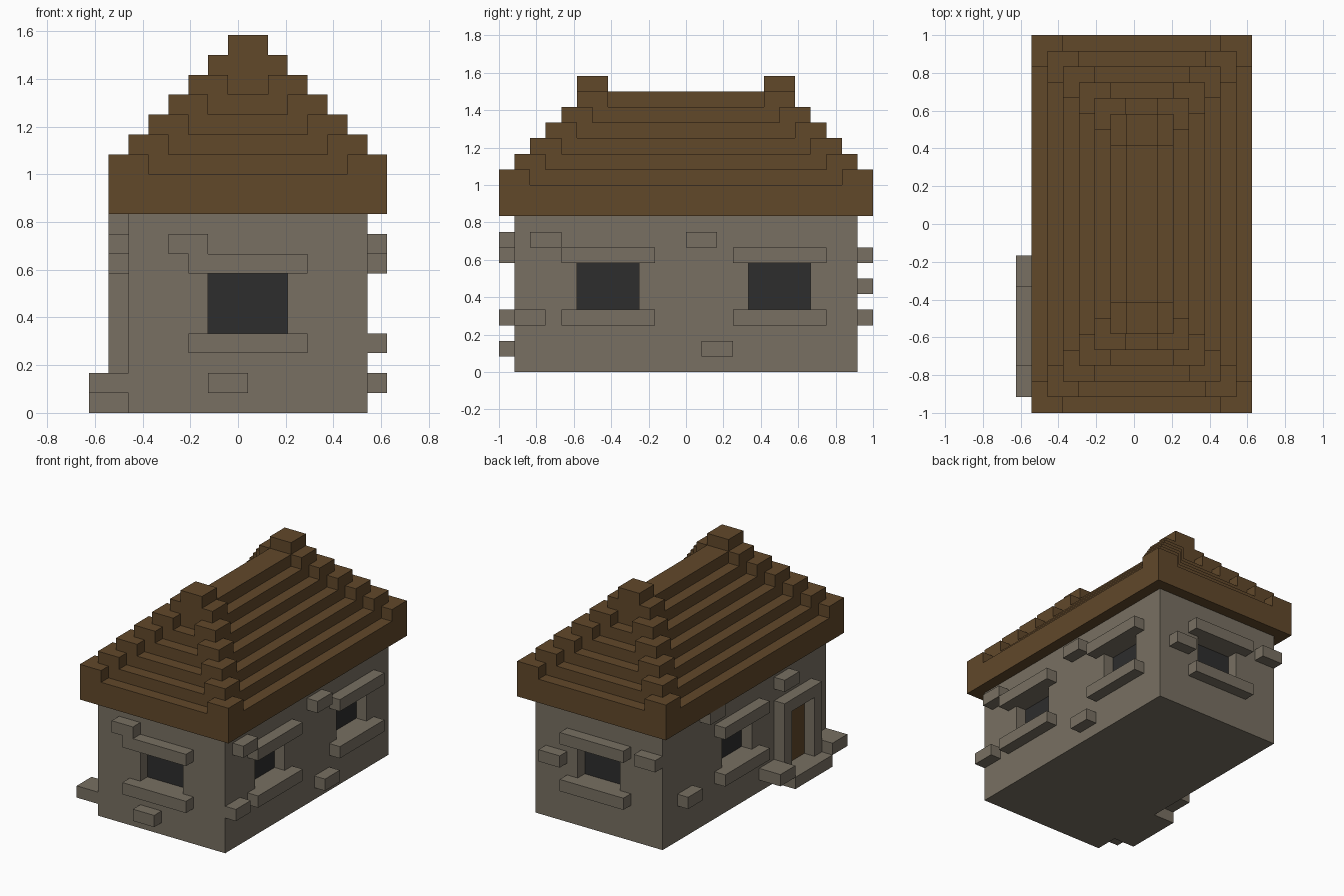
import bpy, bmesh
from mathutils import Vector

if "Cube" in bpy.data.objects:
    bpy.data.objects.remove(bpy.data.objects["Cube"], do_unlink=True)

U = 1 / 12                      # one block
CENTRE = Vector((7.5, 12, 0))   # grid position of the origin


def material(name, rgb):
    lin = [((c / 255 + 0.055) / 1.055) ** 2.4 for c in rgb] + [1]
    m = bpy.data.materials.new(name)
    m.use_nodes = True
    m.diffuse_color = lin
    m.node_tree.nodes["Principled BSDF"].inputs["Base Color"].default_value = lin
    return m


STONE = material("stone", (120, 112, 98))
WOOD = material("brown wood", (97, 72, 42))
GLASS = material("dark window", (45, 45, 45))


def boxes(name, mat, *ranges):
    """One object made of boxes, each given as (x0, x1, y0, y1, z0, z1) in blocks."""
    bm = bmesh.new()
    for x0, x1, y0, y1, z0, z1 in ranges:
        lo, hi = Vector((x0, y0, z0)), Vector((x1, y1, z1))
        for v in bmesh.ops.create_cube(bm, size=1)["verts"]:
            v.co = ((lo + hi) / 2 + v.co * (hi - lo) - CENTRE) * U
    me = bpy.data.meshes.new(name)
    bm.to_mesh(me)
    bm.free()
    me.materials.append(mat)
    ob = bpy.data.objects.new(name, me)
    bpy.context.collection.objects.link(ob)
    return ob


def on_wall(side, a0, a1, z0, z1, d0, d1):
    """Box range on a wall: a along the wall, d outward from its face."""
    if side == "front":
        return (a0, a1, 1 - d1, 1 - d0, z0, z1)
    if side == "back":
        return (a0, a1, 23 + d0, 23 + d1, z0, z1)
    if side == "left":
        return (14 + d0, 14 + d1, a0, a1, z0, z1)
    return (2 - d1, 2 - d0, a0, a1, z0, z1)


# Stone house body
body = boxes("house_body", STONE, (2, 14, 1, 23, 0, 10))

# Windows: recess in the wall, dark pane, lintel and sill
windows = [("front", 6), ("back", 6), ("left", 5), ("left", 16), ("right", 11)]
recesses = []
for i, (side, a) in enumerate(windows):
    recesses.append(on_wall(side, a, a + 4, 4, 7, -1, 0.5))
    label = f"{side}_window_{i + 1}"
    boxes(label + "_pane", GLASS, on_wall(side, a, a + 4, 4, 7, -1.02, -0.95))
    boxes(label + "_lintel", STONE, on_wall(side, a - 1, a + 5, 7, 8, 0, 1))
    boxes(label + "_sill", STONE, on_wall(side, a - 1, a + 5, 3, 4, 0, 1))

# Cut the recesses, then discard the cutter
cutter = boxes("window_cutter", STONE, *recesses)
cutter.hide_render = True
mod = body.modifiers.new("window_recesses", "BOOLEAN")
mod.operation = "DIFFERENCE"
mod.solver = "EXACT"
mod.object = cutter
bpy.context.view_layer.update()
depsgraph = bpy.context.evaluated_depsgraph_get()
cut_mesh = bpy.data.meshes.new_from_object(body.evaluated_get(depsgraph))
body.modifiers.clear()
body.data = cut_mesh
bpy.data.objects.remove(cutter, do_unlink=True)

# Loose stones standing out of the walls: side, start along wall, height
stones = [("front", 4, 8), ("front", 6, 1),
          ("back", 11, 5), ("back", 2, 7),
          ("left", 2, 8), ("left", 12, 8), ("left", 1, 3), ("left", 13, 1),
          ("right", 19, 3), ("right", 6, 8), ("right", 16, 9)]
for i, (side, a, z) in enumerate(stones):
    boxes(f"wall_stone_{i + 1}", STONE, on_wall(side, a, a + 2, z, z + 1, 0, 1))

# Doorway on the right wall: frame, door, step and step stones
boxes("door_frame", STONE,
      on_wall("right", 3, 4, 1, 6, 0, 1),
      on_wall("right", 7, 8, 1, 6, 0, 1),
      on_wall("right", 3, 8, 6, 7, 0, 1))
boxes("door", WOOD, on_wall("right", 4, 7, 1, 6, -0.03, 0.05))
boxes("door_step", STONE, on_wall("right", 3, 8, 0, 1, 0, 2))
boxes("step_stones", STONE,
      on_wall("right", 1, 3, 1, 2, 0, 2),
      on_wall("right", 8, 10, 1, 2, 0, 2))

# Stepped roof: each tier shrinks by one block and carries raised corners
for k in range(7):
    x0, x1, y0, y1, top = 1 + k, 15 - k, k, 24 - k, 12 + k
    boxes(f"roof_tier_{k + 1}", WOOD, (x0, x1, y0, y1, 10 if k == 0 else top - 1, top))
    if k < 6:
        boxes(f"roof_corners_{k + 1}", WOOD,
              *[(x, x + 2, y, y + 2, top, top + 1)
                for x in (x0, x1 - 2) for y in (y0, y1 - 2)])

# Peaks at both ends of the ridge
boxes("ridge_peaks", WOOD, (7, 9, 5, 7, 18, 19), (7, 9, 17, 19, 18, 19))
